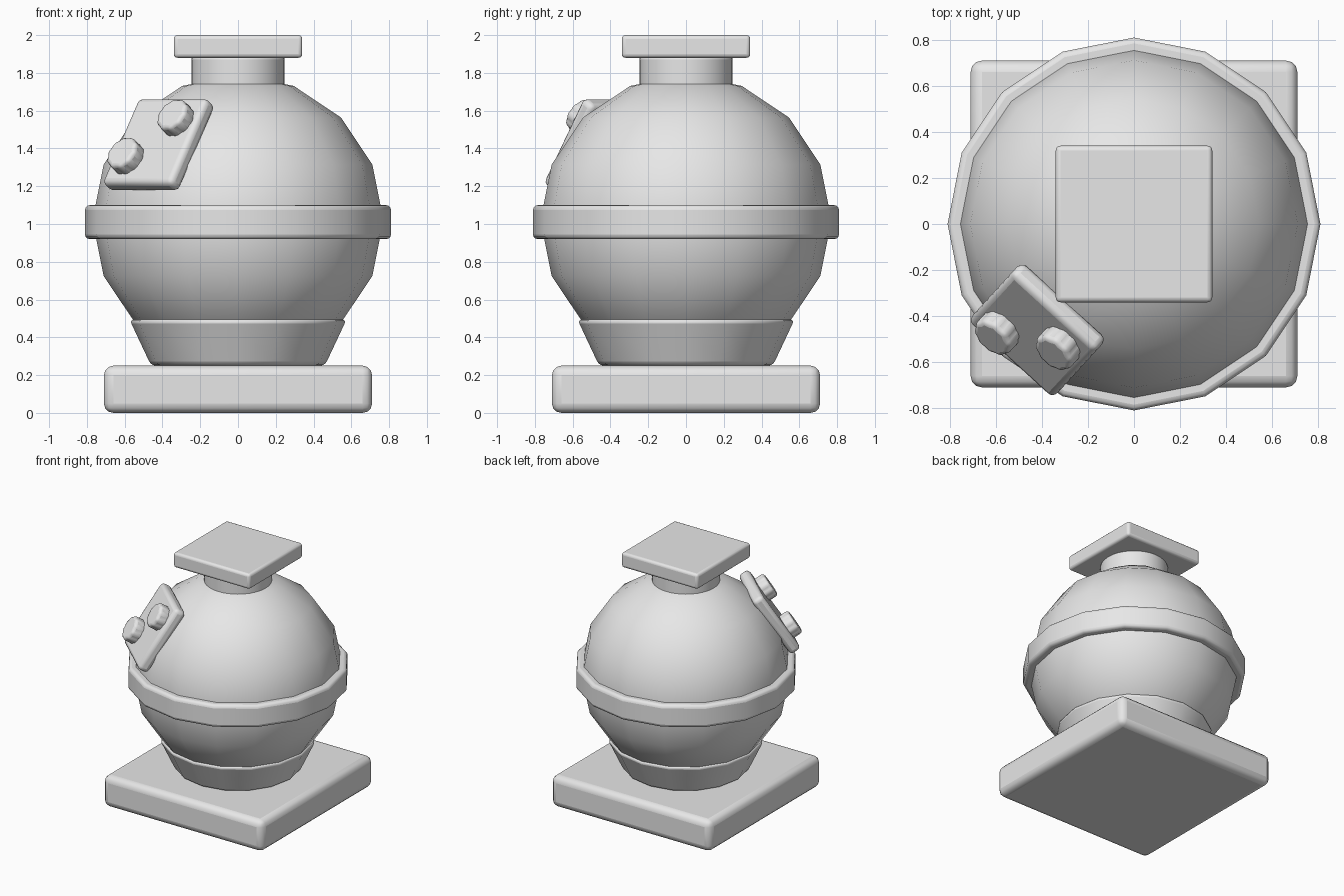
import bpy, bmesh, math
from mathutils import Vector, Matrix

default = bpy.data.objects.get("Cube")
if default:
    bpy.data.objects.remove(default, do_unlink=True)

grey = bpy.data.materials.new("plain grey")
grey.use_nodes = True
grey.diffuse_color = (0.8, 0.8, 0.8, 1)
grey.node_tree.nodes["Principled BSDF"].inputs["Base Color"].default_value = (0.8, 0.8, 0.8, 1)


def finish(bm, name, matrix, bevel=0.0):
    mesh = bpy.data.meshes.new(name)
    bm.to_mesh(mesh)
    bm.free()
    mesh.materials.append(grey)
    obj = bpy.data.objects.new(name, mesh)
    bpy.context.collection.objects.link(obj)
    obj.matrix_world = matrix
    bpy.ops.object.select_all(action='DESELECT')
    obj.select_set(True)
    bpy.context.view_layer.objects.active = obj
    if bevel:
        mod = obj.modifiers.new("rounded edges", 'BEVEL')
        mod.width, mod.segments = bevel, 3
        mod.limit_method, mod.angle_limit = 'ANGLE', math.radians(40)
    bpy.ops.object.shade_smooth_by_angle(angle=math.radians(35))
    return obj


def box(name, size, matrix, bevel):
    bm = bmesh.new()
    bmesh.ops.create_cube(bm, size=1, matrix=Matrix.Diagonal((*size, 1)))
    return finish(bm, name, matrix, bevel)


def drum(name, bottom, top, z0, z1, bevel, sides=16):
    bm = bmesh.new()
    bmesh.ops.create_cone(bm, cap_ends=True, segments=sides, radius1=bottom,
                          radius2=top, depth=z1 - z0)
    return finish(bm, name, Matrix.Translation((0, 0, (z0 + z1) / 2)), bevel)


def at(z):
    return Matrix.Translation((0, 0, z))


# Square foot and lid
box("base_slab", (1.42, 1.42, 0.25), at(0.125), 0.05)
box("lid_slab", (0.68, 0.68, 0.12), at(1.94), 0.02)

# Round body with collar, waist band and neck
bm = bmesh.new()
bmesh.ops.create_uvsphere(bm, u_segments=16, v_segments=8, radius=0.77)
finish(bm, "body", at(1.02))
drum("foot_collar", 0.46, 0.575, 0.25, 0.495, 0.025)
drum("waist_band", 0.81, 0.81, 0.92, 1.10, 0.025)
drum("neck", 0.247, 0.247, 1.66, 1.885, 0.015, 32)

# Tilted plate lying on the shoulder
normal = Vector((-0.42, -0.46, 0.40)).normalized()
across = Vector((0, 0, 1)).cross(normal).normalized()
upward = normal.cross(across)
plate_frame = Matrix((across, upward, normal)).transposed().to_4x4()
plate_frame.translation = (-0.42, -0.46, 1.42)
box("shoulder_plate", (0.5, 0.54, 0.09), plate_frame, 0.03)

# Two scalloped knobs on the plate
for side, label in ((1, "upper"), (-1, "lower")):
    bm = bmesh.new()
    bmesh.ops.create_cone(bm, cap_ends=True, segments=20, radius1=0.1,
                          radius2=0.1, depth=0.1)
    for v in bm.verts:
        turn = math.atan2(v.co.y, v.co.x)
        v.co.xy *= 0.96 + 0.05 * math.cos(10 * turn)
    finish(bm, label + "_knob",
           plate_frame @ Matrix.Translation((side * 0.12, side * 0.12, 0.07)), 0.02)
